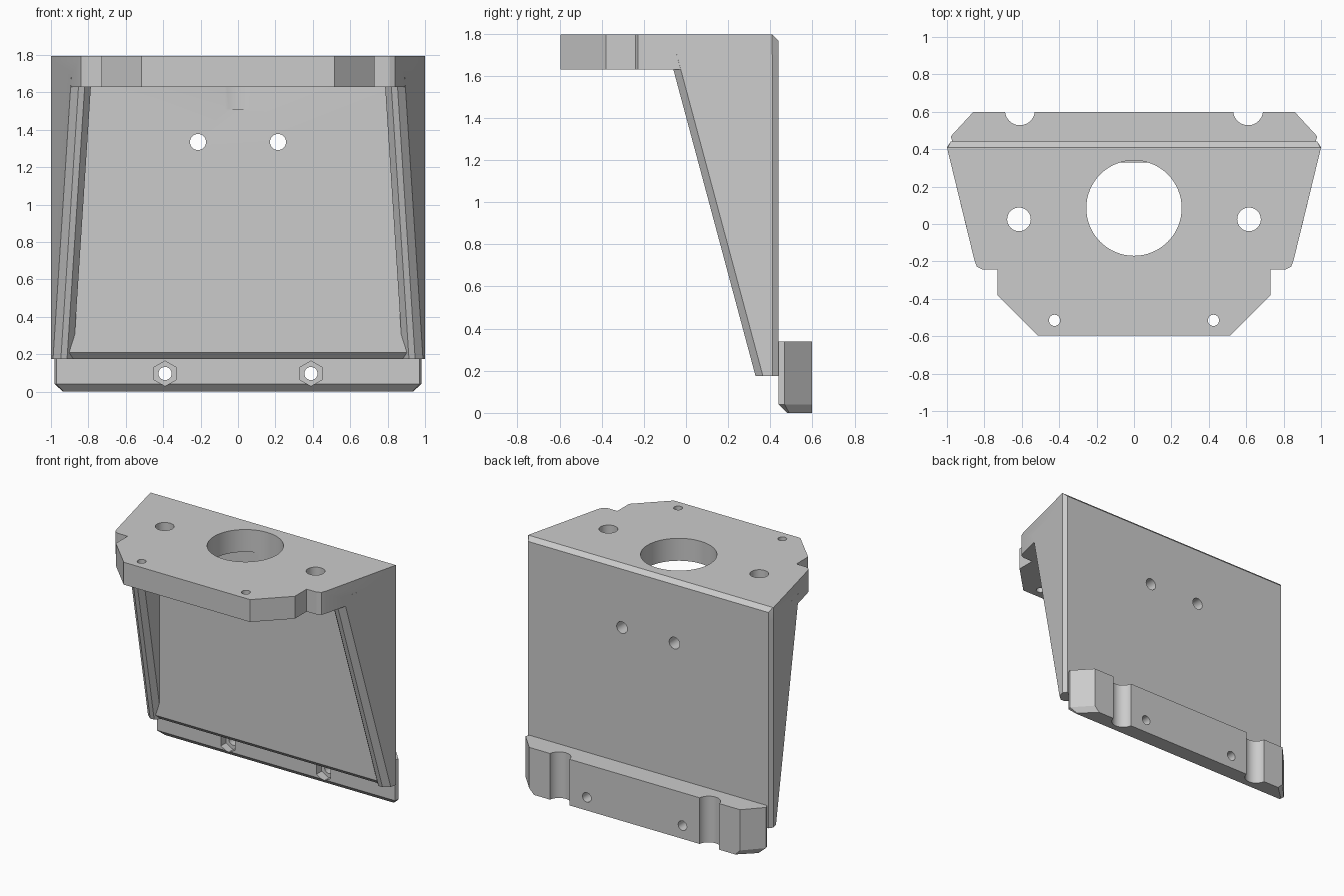
import bpy, bmesh, math
from mathutils import Matrix

cube = bpy.data.objects.get("Cube")
if cube:
    bpy.data.objects.remove(cube, do_unlink=True)

grey = bpy.data.materials.new("plain grey")
grey.use_nodes = True
grey.diffuse_color = (0.6, 0.6, 0.6, 1)
grey.node_tree.nodes["Principled BSDF"].inputs["Base Color"].default_value = (0.6, 0.6, 0.6, 1)


def finish(name, bm):
    bmesh.ops.recalc_face_normals(bm, faces=bm.faces)
    mesh = bpy.data.meshes.new(name)
    bm.to_mesh(mesh)
    bm.free()
    mesh.materials.append(grey)
    obj = bpy.data.objects.new(name, mesh)
    bpy.context.collection.objects.link(obj)
    return obj


def loft(name, sections):
    """Closed solid through (outline, z) sections with equal point counts."""
    bm = bmesh.new()
    rings = [[bm.verts.new((x, y, z)) for x, y in pts] for pts, z in sections]
    n = len(rings[0])
    for a, b in zip(rings, rings[1:]):
        for i in range(n):
            j = (i + 1) % n
            bm.faces.new((a[i], a[j], b[j], b[i]))
    bm.faces.new(rings[0])
    bm.faces.new(rings[-1])
    return finish(name, bm)


def mirrored(half):
    """Complete an outline given by its +x half."""
    return half + [(-x, y) for x, y in reversed(half)]


def cylinder(centre, radius, depth, axis="Z", sides=48):
    bm = bmesh.new()
    bmesh.ops.create_cone(bm, cap_ends=True, segments=sides, radius1=radius,
                          radius2=radius, depth=depth)
    if axis == "Y":
        bm.transform(Matrix.Rotation(math.pi / 2, 4, "X"))
    bm.transform(Matrix.Translation(centre))
    return finish("cutter", bm)


def combine(obj, other, operation):
    other.hide_render = True
    mod = obj.modifiers.new(operation.lower(), "BOOLEAN")
    mod.operation = operation
    mod.solver = "EXACT"
    mod.object = other
    bpy.context.view_layer.objects.active = obj
    bpy.ops.object.modifier_apply(modifier=mod.name)
    bpy.data.objects.remove(other, do_unlink=True)


BASE, UNDER, TOP = 0.175, 1.63, 1.795
BACK, EDGE = 0.44, 0.41


def outer_x(y):
    return 1 - (EDGE - y) * 0.242


# Top plate, with its rear top edge bevelled
def plate_outline(back):
    return mirrored([(0.98 if back == BACK else 0.995, back), (1, EDGE - 0.001),
                     (0.853, -0.195), (0.84, -0.228), (0.81, -0.243), (0.73, -0.243),
                     (0.73, -0.38), (0.515, -0.595)])


bracket = loft("mounting_bracket", [(plate_outline(BACK), UNDER),
                                    (plate_outline(BACK), TOP - 0.03),
                                    (plate_outline(EDGE), TOP)])

# Rear panel, bevelled along its lower front edge
half_w = 0.93
front = 0.33
panel = loft("rear_panel", [
    ([(-half_w, front + 0.035), (half_w, front + 0.035), (half_w, BACK), (-half_w, BACK)], BASE),
    ([(-half_w, front), (half_w, front), (half_w, BACK), (-half_w, BACK)], BASE + 0.035),
    ([(-half_w, front), (half_w, front), (half_w, BACK), (-half_w, BACK)], 1.7)])


# Sloping side walls with bevelled front edges
def wall_section(side, z):
    y = 0.33 - (z - BASE) * 0.268
    x = outer_x(y + 0.035)
    pts = [(0.98, BACK), (1, EDGE), (x, y + 0.035), (x - 0.042, y), (x - 0.075, y),
           (x - 0.108, y + 0.035), (outer_x(0.4) - 0.108, 0.4), (0.89, BACK)]
    return [(side * px, py) for px, py in pts], z


combine(bracket, panel, "UNION")
for side in (-1, 1):
    wall = loft("side_wall", [wall_section(side, BASE), wall_section(side, 1.7)])
    combine(bracket, wall, "UNION")

# Plate and panel holes
combine(bracket, cylinder((0, 0.085, 1.71), 0.255, 0.4, sides=64), "DIFFERENCE")
for side in (-1, 1):
    combine(bracket, cylinder((side * 0.615, 0.025, 1.71), 0.063, 0.4), "DIFFERENCE")
    combine(bracket, cylinder((side * 0.425, -0.515, 1.71), 0.03, 0.4), "DIFFERENCE")
    combine(bracket, cylinder((side * 0.214, 0.4, 1.335), 0.043, 0.4, "Y"), "DIFFERENCE")

# Lower clamp bar, bevelled underneath
bar_outline = mirrored([(0.97, BACK), (0.98, 0.468), (0.86, 0.598)])
foot_outline = mirrored([(0.93, 0.48), (0.935, 0.49), (0.82, 0.598)])
bar = loft("clamp_bar", [(foot_outline, 0), (bar_outline, 0.04), (bar_outline, 0.34)])

# Round notches, bolt holes and hexagonal nut pockets
for side in (-1, 1):
    combine(bar, cylinder((side * 0.61, 0.608, 0.17), 0.08, 0.6), "DIFFERENCE")
    combine(bar, cylinder((side * 0.39, 0.5, 0.097), 0.035, 0.5, "Y"), "DIFFERENCE")
    combine(bar, cylinder((side * 0.39, BACK, 0.097), 0.067, 0.12, "Y", 6), "DIFFERENCE")

# Smooth the bores, keep the machined edges sharp
for obj in (bracket, bar):
    bpy.ops.object.select_all(action="DESELECT")
    obj.select_set(True)
    bpy.context.view_layer.objects.active = obj
    bpy.ops.object.shade_smooth_by_angle(angle=math.radians(20))
